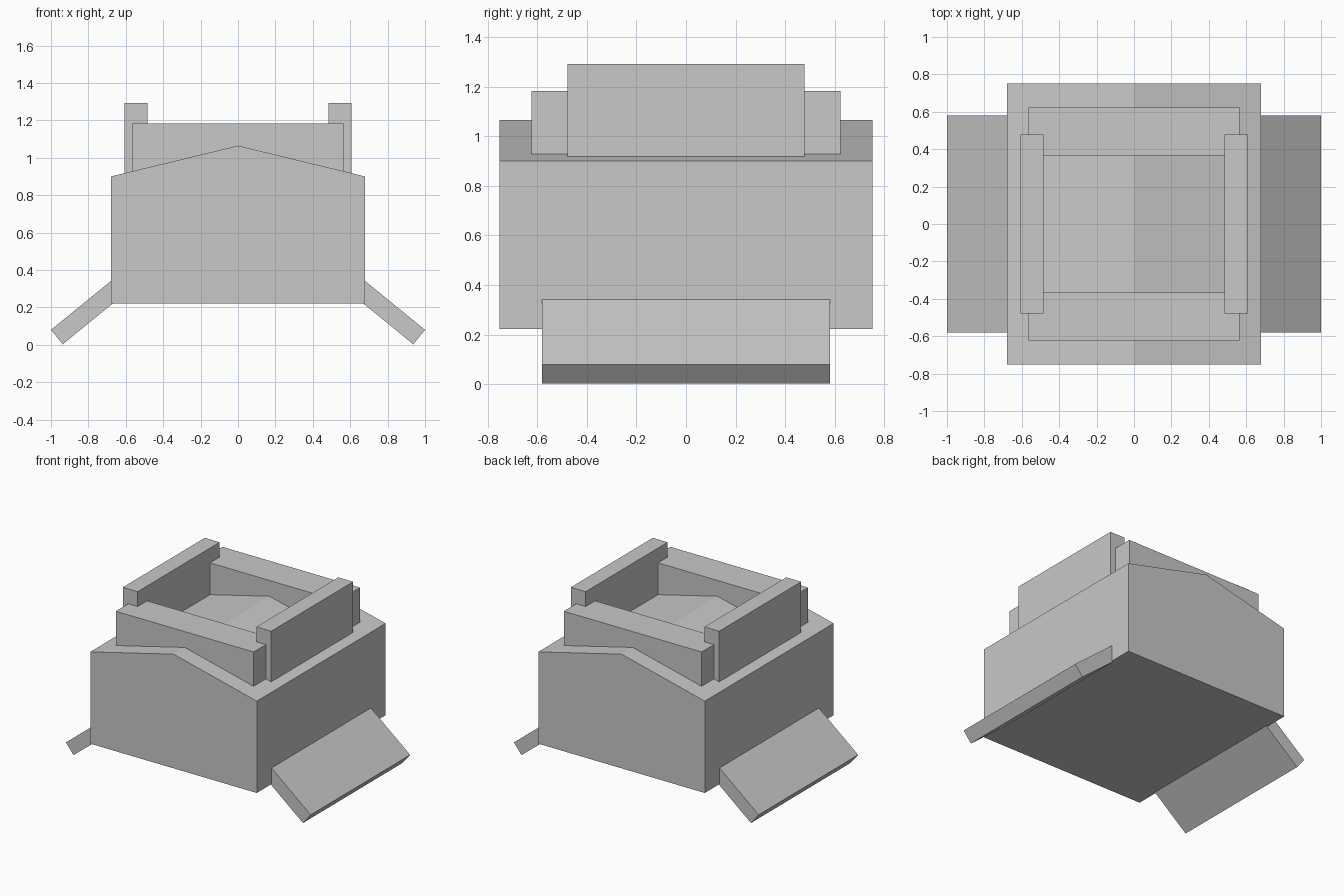
import bpy

cube = bpy.data.objects.get("Cube")
if cube:
    bpy.data.objects.remove(cube, do_unlink=True)

GREY = (0.58, 0.58, 0.58, 1)
grey = bpy.data.materials.new("plain_grey")
grey.use_nodes = True
grey.diffuse_color = GREY
grey.node_tree.nodes["Principled BSDF"].inputs["Base Color"].default_value = GREY


def prism(name, profile, y0, y1):
    """Extrude a counter-clockwise x-z profile from y0 to y1."""
    n = len(profile)
    verts = [(x, y, z) for y in (y0, y1) for x, z in profile]
    faces = [tuple(range(n)), tuple(range(2 * n - 1, n - 1, -1))]
    faces += [(i, i + n, (i + 1) % n + n, (i + 1) % n) for i in range(n)]
    mesh = bpy.data.meshes.new(name)
    mesh.from_pydata(verts, [], faces)
    mesh.materials.append(grey)
    obj = bpy.data.objects.new(name, mesh)
    bpy.context.collection.objects.link(obj)
    return obj


# Body with a low gabled top
prism("body", [(-0.68, 0.222), (0.68, 0.222), (0.68, 0.9), (0, 1.065), (-0.68, 0.9)],
      -0.752, 0.752)

# Low, wide rails whose undersides follow the gable
rail = [(-0.563, 0.928), (0, 1.06), (0.563, 0.928), (0.563, 1.182), (-0.563, 1.182)]
prism("front_rail", rail, -0.622, -0.367)
prism("back_rail", rail, 0.367, 0.622)

# Tall side rails and sloping flaps, mirrored left and right
side_rail = [(0.485, 0.946), (0.606, 0.917), (0.606, 1.292), (0.485, 1.292)]
flap = [(0.643, 0.243), (0.937, 0.003), (1.0, 0.08), (0.68, 0.341)]
for side, sign in (("left", 1), ("right", -1)):
    for part, profile, half in (("side_rail", side_rail, 0.478), ("flap", flap, 0.58)):
        points = [(sign * x, z) for x, z in profile][::sign]
        prism(f"{side}_{part}", points, -half, half)
